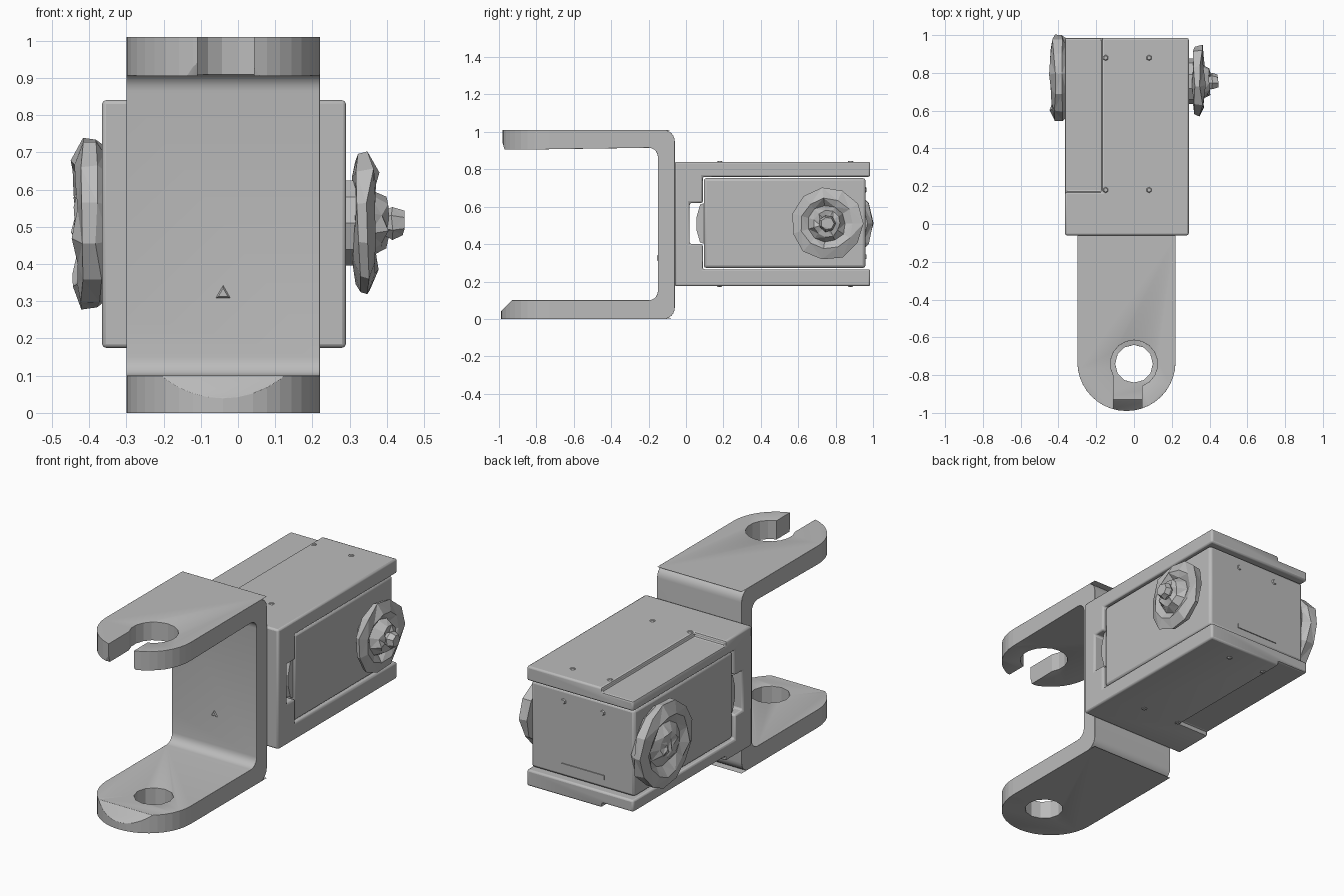
import bpy, bmesh, math, random
from mathutils import Vector, Matrix

random.seed(4)
cube = bpy.data.objects.get("Cube")
if cube:
    bpy.data.objects.remove(cube, do_unlink=True)

metal = bpy.data.materials.new("plain grey")
metal.use_nodes = True
GREY = (0.5, 0.5, 0.5, 1)
metal.diffuse_color = GREY
metal.node_tree.nodes["Principled BSDF"].inputs["Base Color"].default_value = GREY


def finish(name, bm, helper=False):
    bmesh.ops.recalc_face_normals(bm, faces=bm.faces)
    me = bpy.data.meshes.new(name)
    bm.to_mesh(me)
    bm.free()
    me.materials.append(metal)
    ob = bpy.data.objects.new(name, me)
    bpy.context.collection.objects.link(ob)
    if helper:
        ob.hide_render = True
        ob.hide_set(True)
        ob.display_type = 'WIRE'
    return ob


def prism(name, points, axis, lo, hi, helper=False):
    """Extrude an outline along x (points are y, z) or z (points are x, y)."""
    bm = bmesh.new()
    place = (lambda a, b: (lo, a, b)) if axis == 'x' else (lambda a, b: (a, b, lo))
    face = bm.faces.new([bm.verts.new(place(a, b)) for a, b in points])
    ext = bmesh.ops.extrude_face_region(bm, geom=[face])
    shift = Vector((hi - lo, 0, 0)) if axis == 'x' else Vector((0, 0, hi - lo))
    bmesh.ops.translate(bm, vec=shift,
                        verts=[g for g in ext["geom"] if isinstance(g, bmesh.types.BMVert)])
    return finish(name, bm, helper)


def box(name, x, y, z, helper=False):
    return prism(name, [(x[0], y[0]), (x[1], y[0]), (x[1], y[1]), (x[0], y[1])],
                 'z', z[0], z[1], helper)


def arc(cx, cy, r, start, end, n):
    steps = [math.radians(start + (end - start) * i / n) for i in range(n + 1)]
    return [(cx + r * math.cos(a), cy + r * math.sin(a)) for a in steps]


def boolean(ob, cutter, operation='DIFFERENCE'):
    mod = ob.modifiers.new(cutter.name, 'BOOLEAN')
    mod.object, mod.operation, mod.solver = cutter, operation, 'EXACT'


def bevel(ob, width, segments=2):
    mod = ob.modifiers.new("edge rounding", 'BEVEL')
    mod.width, mod.segments, mod.limit_method = width, segments, 'ANGLE'
    mod.angle_limit = math.radians(40)


def smooth(ob):
    bpy.ops.object.select_all(action='DESELECT')
    ob.select_set(True)
    bpy.context.view_layer.objects.active = ob
    bpy.ops.object.shade_smooth_by_angle(angle=math.radians(35))


def lathe(name, profile, y, z, sides, jitter):
    """Faceted disc turned about the x axis; profile is (x, radius)."""
    bm = bmesh.new()
    rings = []
    for x, r in profile:
        ring = []
        for i in range(sides):
            a = math.tau * i / sides
            rr = r + random.uniform(-jitter, jitter) * 0.5
            ring.append(bm.verts.new((x + random.uniform(-jitter, jitter),
                                      y + rr * math.cos(a), z + rr * math.sin(a))))
        rings.append(ring)
    for a, b in zip(rings, rings[1:]):
        for i in range(sides):
            j = (i + 1) % sides
            bm.faces.new((a[i], a[j], b[j], b[i]))
    bm.faces.new(rings[0])
    bm.faces.new(rings[-1])
    bmesh.ops.triangulate(bm, faces=bm.faces)
    return finish(name, bm)


def stud(name, place, normal, radius=0.018, sides=6):
    bm = bmesh.new()
    turn = Vector((0, 0, 1)).rotation_difference(Vector(normal)).to_matrix().to_4x4()
    bmesh.ops.create_cone(bm, cap_ends=True, segments=sides, radius1=radius,
                          radius2=radius * 0.6, depth=0.008,
                          matrix=Matrix.Translation(place) @ turn)
    return finish(name, bm)


# Front yoke: U-shaped strap with rounded bends
bends = (arc(-0.12, 0.06, 0.06, -90, 0, 6) + arc(-0.12, 0.95, 0.06, 0, 90, 6))
inner = (arc(-0.2, 0.865, 0.05, 90, 0, 5) + arc(-0.2, 0.15, 0.05, 0, -90, 5))
bends = [(y + 0.06 - 0.0, z) for y, z in bends]
outline = ([(-1.0, 0)] + bends + [(-1.0, 1.01), (-0.97, 0.905), (-0.88, 0.905)]
           + inner + [(-0.93, 0.1), (-1.0, 0.03)])
outline = [(y if y < -0.061 or y > 0 else y - 0.06 * (y > -0.06), z) for y, z in outline]
yoke = prism("front_yoke", outline, 'x', -0.3, 0.22)
plan = prism("yoke_plan", [(0.22, 0.1)] + [(-0.3, 0.1)]
             + arc(-0.04, -0.73, 0.26, 180, 360, 20), 'z', -0.1, 1.1, True)
boolean(yoke, plan, 'INTERSECT')
keyhole = (arc(0.0, -0.74, 0.125, -70, 210, 14) + [(-0.11, -1.2), (0.043, -1.2)])
boolean(yoke, prism("open_slot", keyhole, 'z', 0.8, 1.1, True))
boolean(yoke, prism("lower_hole", arc(0.0, -0.74, 0.1, 0, 330, 11), 'z', -0.1, 0.2, True))
bevel(yoke, 0.008)
smooth(yoke)

# Rear bracket: U-shaped housing open at the back
housing = prism("rear_bracket",
                [(-0.06, 0.175), (0.985, 0.175), (0.985, 0.265), (0.09, 0.265),
                 (0.09, 0.4), (0.02, 0.4), (0.02, 0.62), (0.09, 0.62),
                 (0.09, 0.76), (0.985, 0.76), (0.985, 0.84), (-0.06, 0.84)],
                'x', -0.365, 0.29)
for label, z in (("upper", (0.815, 1)), ("lower", (0, 0.2))):
    boolean(housing, box(label + "_side_step", (-0.6, -0.17), (0.17, 1.2), z, True))
bevel(housing, 0.01)
smooth(housing)

# Motor case held in the bracket, with the cable lug in its window
case = box("motor_case", (-0.355, 0.28), (0.095, 0.96), (0.272, 0.753))
bevel(case, 0.015)
smooth(case)
prism("cable_lug", [(0.1, 0.4), (0.075, 0.41), (0.055, 0.48), (0.055, 0.54),
                    (0.075, 0.61), (0.1, 0.62)], 'x', -0.34, 0.27)

# Output horn with hub, and the idler disc opposite
lathe("horn_neck", [(0.27, 0.12), (0.33, 0.12)], 0.755, 0.51, 10, 0.0)
lathe("output_horn", [(0.315, 0.12), (0.32, 0.185), (0.355, 0.195), (0.37, 0.14),
                      (0.35, 0.1), (0.395, 0.07), (0.4, 0.035)], 0.755, 0.51, 11, 0.01)
lathe("horn_screw", [(0.38, 0.03), (0.415, 0.045), (0.445, 0.035)], 0.755, 0.51, 7, 0.004)
lathe("idler_disc", [(-0.35, 0.2), (-0.375, 0.23), (-0.425, 0.23), (-0.44, 0.17),
                     (-0.41, 0.12), (-0.435, 0.07), (-0.44, 0.03)], 0.77, 0.51, 13, 0.01)

# Screw heads on the plates, the case back and the yoke web
for y in (0.18, 0.88):
    for x in (-0.15, 0.08):
        stud("top_screw", (x, y, 0.841), (0, 0, 1))
        stud("bottom_screw", (x, y, 0.174), (0, 0, -1))
for x in (-0.16, 0.08):
    stud("back_screw", (x, 0.961, 0.69), (0, 1, 0))
box("back_slot_rim", (-0.17, 0.09), (0.955, 0.965), (0.32, 0.345))
stud("web_mark", (-0.04, -0.152, 0.32), (0, -1, 0), 0.025, 3)
